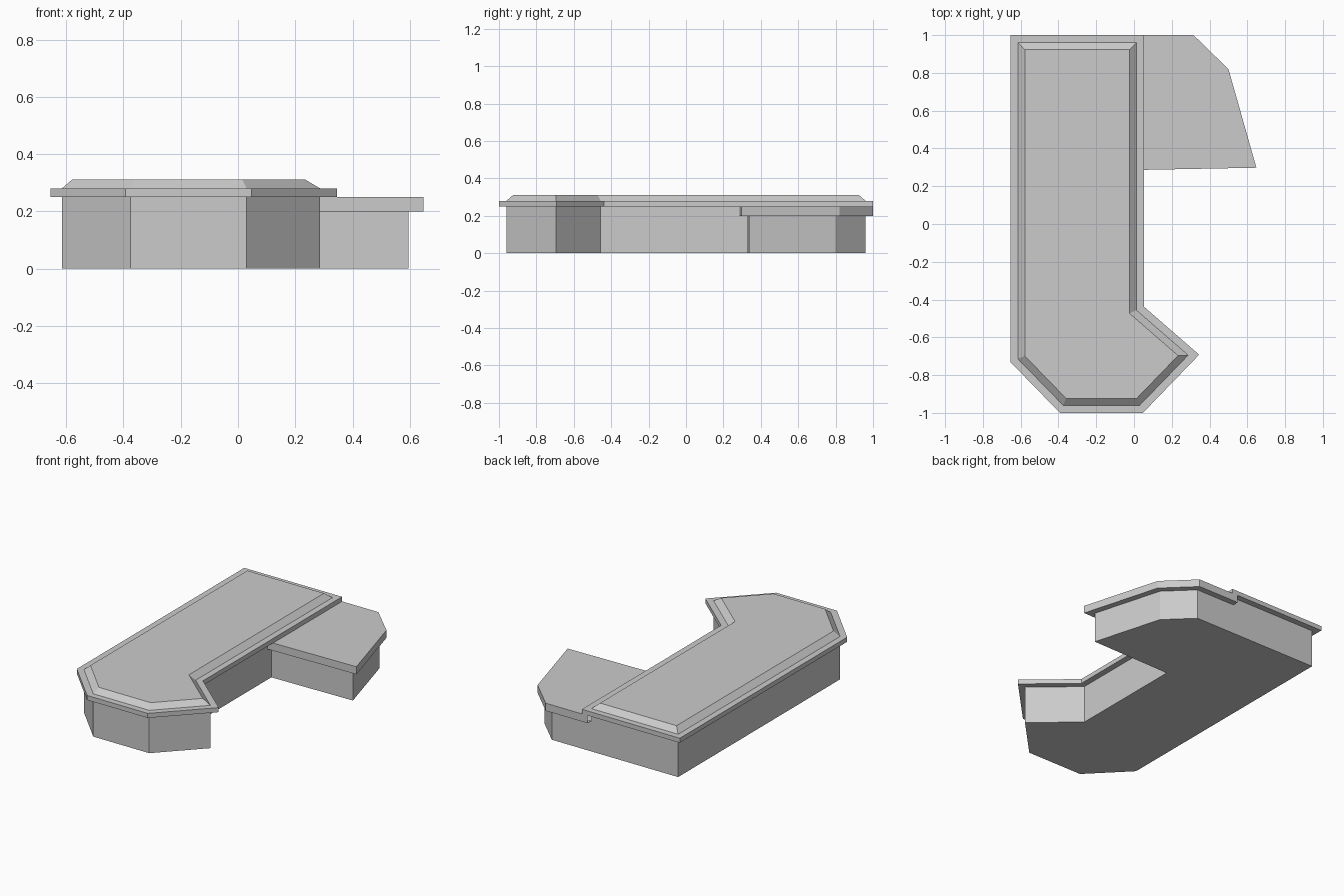
import bpy
from mathutils import Vector

if "Cube" in bpy.data.objects:
    bpy.data.objects.remove(bpy.data.objects["Cube"])


def inset(outline, d, fixed=()):
    """Move each edge of a CCW outline inward by d (fixed edges stay), mitred."""
    pts = [Vector(p) for p in outline]
    n = len(pts)
    lines = []
    for i in range(n):
        t = (pts[(i + 1) % n] - pts[i]).normalized()
        shift = 0 if i in fixed else d
        lines.append((pts[i] + Vector((-t.y, t.x)) * shift, t))
    result = []
    for i in range(n):
        (p, t), (q, u) = lines[i - 1], lines[i]
        w = q - p
        s = (w.x * u.y - w.y * u.x) / (t.x * u.y - t.y * u.x)
        result.append(p + t * s)
    return result


def stacked(name, outline, profile, fixed=()):
    """Loft an outline through (inset, height) steps; fixed edges are left open."""
    n = len(outline)
    verts = [(p.x, p.y, z) for d, z in profile for p in inset(outline, d, fixed)]
    faces = [tuple(reversed(range(n))),
             tuple(range(len(verts) - n, len(verts)))]
    for r in range(len(profile) - 1):
        a, b = r * n, (r + 1) * n
        for i in range(n):
            if i not in fixed:
                j = (i + 1) % n
                faces.append((a + i, a + j, b + j, b + i))
    mesh = bpy.data.meshes.new(name)
    mesh.from_pydata(verts, [], faces)
    mesh.validate()
    obj = bpy.data.objects.new(name, mesh)
    bpy.context.collection.objects.link(obj)
    return obj


# Main block: recessed base, overhanging slab, bevelled raised top
main = [(-0.655, 1.0), (-0.655, -0.73), (-0.392, -1.0), (0.047, -1.0),
        (0.345, -0.692), (0.053, -0.438), (0.053, 1.0)]
stacked("main_block", main,
        [(0.04, 0), (0.04, 0.25), (0, 0.25), (0, 0.28), (0.04, 0.28), (0.077, 0.312)])

# Lower side wing: recessed base and flat slab, open where it meets the main wall
wing = [(0.013, 1.0), (0.013, 0.286), (0.648, 0.298), (0.5, 0.82), (0.315, 1.0)]
stacked("side_wing", wing,
        [(0.04, 0), (0.04, 0.2), (0, 0.2), (0, 0.25)], fixed=(0,))
